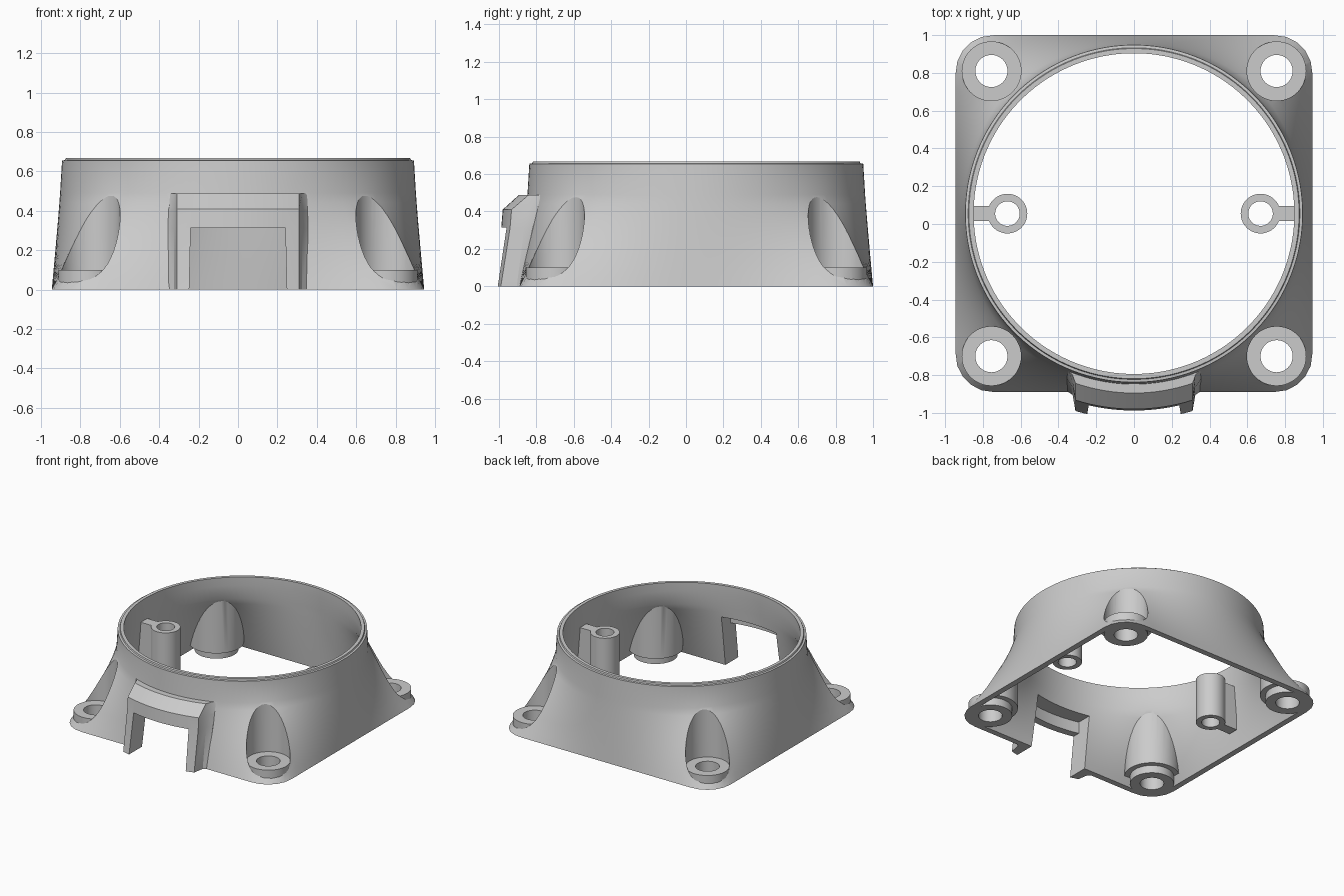
import bpy, bmesh, math

if "Cube" in bpy.data.objects:
    bpy.data.objects.remove(bpy.data.objects["Cube"])

CY = 0.055      # centre of the ring in y
N = 128
SCREW = 0.755   # corner screw offset


def loft(name, rings):
    """Solid through equal-length point rings, capped at both ends."""
    bm = bmesh.new()
    vr = [[bm.verts.new(p) for p in r] for r in rings]
    n = len(vr[0])
    for a, b in zip(vr, vr[1:]):
        for i in range(n):
            j = (i + 1) % n
            bm.faces.new((a[i], a[j], b[j], b[i]))
    bm.faces.new(vr[0][::-1])
    bm.faces.new(vr[-1])
    bmesh.ops.recalc_face_normals(bm, faces=bm.faces)
    me = bpy.data.meshes.new(name)
    bm.to_mesh(me)
    bm.free()
    ob = bpy.data.objects.new(name, me)
    bpy.context.collection.objects.link(ob)
    return ob


def cyl(name, x, y, r, z0, z1, n=48):
    return loft(name, [[(x + r * math.cos(2 * math.pi * i / n),
                         y + r * math.sin(2 * math.pi * i / n), z)
                        for i in range(n)] for z in (z0, z1)])


def box(name, x0, x1, y0, y1, z0, z1):
    return loft(name, [[(x0, y0, z), (x1, y0, z), (x1, y1, z), (x0, y1, z)]
                       for z in (z0, z1)])


def boolean(target, tool, op='DIFFERENCE'):
    m = target.modifiers.new('cut', 'BOOLEAN')
    m.operation, m.object, m.solver = op, tool, 'EXACT'
    bpy.context.view_layer.objects.active = target
    bpy.ops.object.modifier_apply(modifier=m.name)
    bpy.data.objects.remove(tool)


def square_radius(t, half, cr):
    """Distance from the centre to a rounded square along angle t."""
    c, s = abs(math.cos(t)), abs(math.sin(t))
    d = half / max(c, s)
    k = half - cr
    if min(c, s) * d > k:
        b = k * (c + s)
        d = b + math.sqrt(max(0.0, b * b - 2 * k * k + cr * cr))
    return d


def flare(half, cr, ring, z0, upper):
    """Rounded square at z = 0 blending to a circle at z = 0.49."""
    rings = []
    levels = ([z0] if z0 < 0 else []) + [0.49 * k / 10 for k in range(11)]
    for z in levels:
        f = max(0.0, 1 - max(z, 0) / 0.49) ** 1.08
        pts = []
        for i in range(N):
            t = 2 * math.pi * (i + 0.5) / N
            r = ring + (square_radius(t, half, cr) - ring) * f
            pts.append((r * math.cos(t), CY + r * math.sin(t), z))
        rings.append(pts)
    for r, z in upper:
        rings.append([(r * math.cos(2 * math.pi * (i + 0.5) / N),
                       CY + r * math.sin(2 * math.pi * (i + 0.5) / N), z)
                      for i in range(N)])
    return rings


# Outer body and inner cavity
body = loft('flared_housing', flare(0.945, 0.2, 0.903, 0,
            [(0.893, 0.655), (0.878, 0.657), (0.874, 0.667)]))
cavity = loft('cavity', flare(0.9, 0.16, 0.86, -0.05, [(0.85, 0.6), (0.848, 0.75)]))
corners = [(sx * SCREW, CY + sy * SCREW) for sx in (-1, 1) for sy in (-1, 1)]

# Screw pocket walls and bosses left standing inside the cavity
for x, y in corners:
    boolean(cavity, cyl('pocket_wall', x, y, 0.197, 0.06, 0.5))

# Front hood, swept across x with a front face concentric to the ring
stations = []
xs = [-0.31 + 0.62 * k / 16 for k in range(17)]
profile = [(1.09, 0), (1.043, 0.31), (1.035, 0.41), (0.95, 0.487)]


def hood_section(x, ys):
    return [(x, y, z) for y, (_, z) in zip(ys, profile)] + [(x, -0.7, 0.487), (x, -0.7, 0)]


root = [-0.885, -0.82, -0.79, -0.77]
fillet = [-0.905, -0.865, -0.84, -0.80]
stations += [hood_section(-0.355, root), hood_section(-0.325, fillet)]
for x in xs:
    stations.append(hood_section(x, [CY - math.sqrt(r * r - x * x) for r, _ in profile]))
stations += [hood_section(0.325, fillet), hood_section(0.355, root)]
boolean(body, loft('hood', stations), 'UNION')
boolean(body, cavity)

# Connector opening and the taller recess behind the hood lip
boolean(body, loft('opening', [[(-w, -1.3, z), (w, -1.3, z), (w, -0.6, z), (-w, -0.6, z)]
                               for w, z in ((0.25, -0.1), (0.24, 0.313))]))
arc = [(-0.24 + 0.48 * k / 12) for k in range(13)]
boolean(body, loft('recess', [[(x, CY - math.sqrt(0.985 ** 2 - x * x), z) for x in arc]
                              + [(0.24, -0.6, z), (-0.24, -0.6, z)]
                              for z in (-0.1, 0.405)]))

# Corner screw bosses, pockets and holes
for x, y in corners:
    boolean(body, cyl('boss', x, y, 0.157, 0, 0.1), 'UNION')
    boolean(body, cyl('pocket', x, y, 0.157, 0.1, 0.8))
    boolean(body, cyl('hole', x, y, 0.085, -0.1, 0.2))

# Inner screw posts with ribs to the wall
parts = [body]
for s, side in ((-1, 'left'), (1, 'right')):
    post = cyl('screw_post_' + side, s * 0.67, CY, 0.105, 0.14, 0.49)
    a, b = sorted((s * 0.72, s * 0.88))
    boolean(post, box('rib', a, b, CY - 0.04, CY + 0.04, 0.14, 0.49), 'UNION')
    boolean(post, cyl('bore', s * 0.67, CY, 0.065, 0, 0.6))
    parts.append(post)

# Smooth curved faces, keep edges sharp
for ob in parts:
    bpy.ops.object.select_all(action='DESELECT')
    ob.select_set(True)
    bpy.context.view_layer.objects.active = ob
    bpy.ops.object.shade_smooth_by_angle(angle=math.radians(30))
